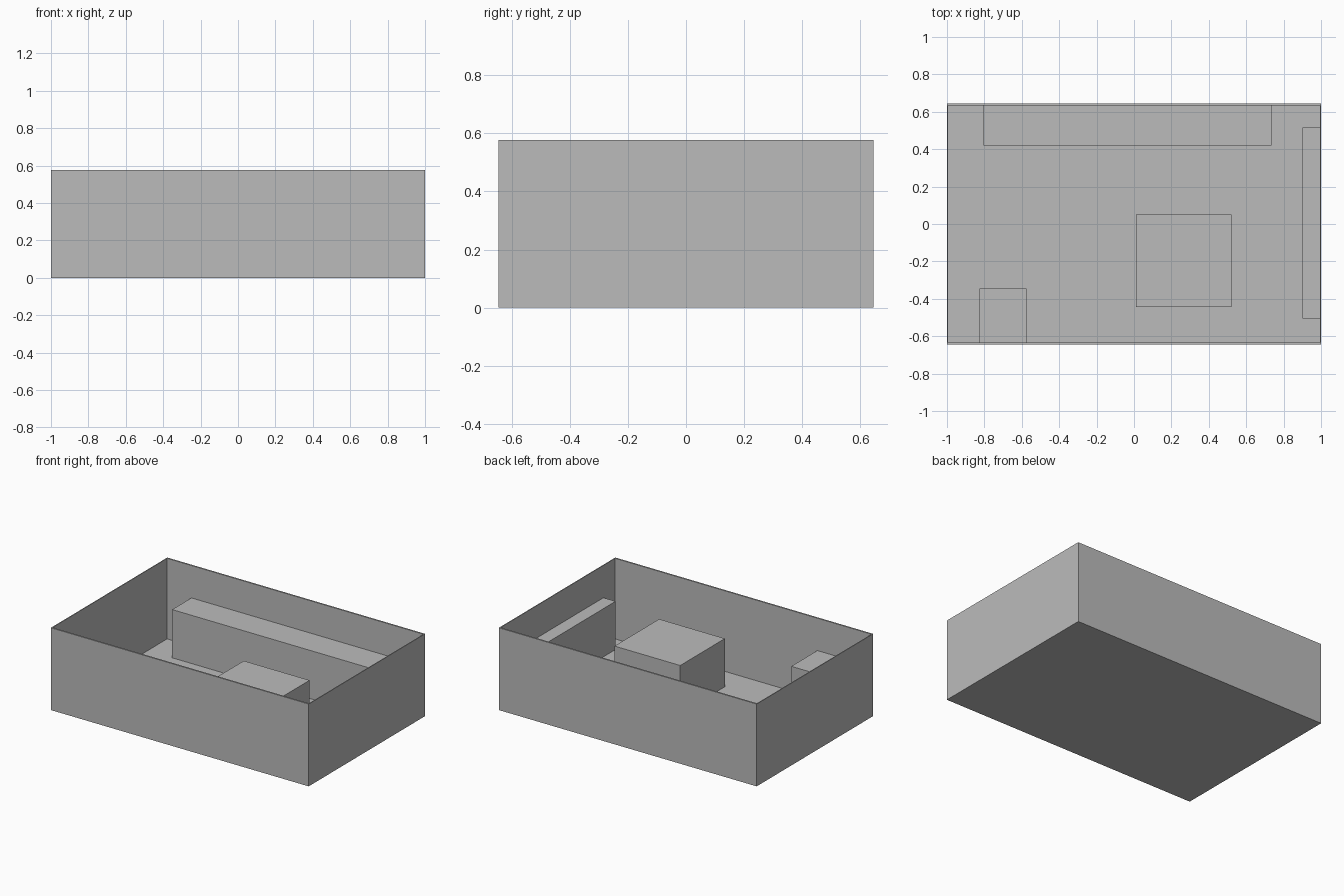
import bpy

cube = bpy.data.objects.get("Cube")
if cube:
    bpy.data.objects.remove(cube, do_unlink=True)

grey = bpy.data.materials.new("plain grey")
grey.use_nodes = True
colour = (0.5, 0.5, 0.5, 1.0)
grey.diffuse_color = colour
grey.node_tree.nodes["Principled BSDF"].inputs["Base Color"].default_value = colour

# Overall room size and shell thickness
X, Y, TOP = 1.0, 0.645, 0.577
WALL_X, WALL_Y, FLOOR = 0.006, 0.011, 0.012
INNER_X, INNER_Y = X - WALL_X, Y - WALL_Y
FURNITURE_TOP = 0.35


def box(name, x0, x1, y0, y1, z0, z1):
    """Add a flat-shaded box spanning the given limits."""
    bpy.ops.mesh.primitive_cube_add(
        size=1, location=((x0 + x1) / 2, (y0 + y1) / 2, (z0 + z1) / 2))
    obj = bpy.context.object
    obj.name = name
    obj.scale = (x1 - x0, y1 - y0, z1 - z0)
    bpy.ops.object.transform_apply(location=False, rotation=False, scale=True)
    obj.data.materials.append(grey)
    return obj


# Open-topped room: a solid block hollowed from above
room = box("room_shell", -X, X, -Y, Y, 0, TOP)
hollow = box("room_hollow_cutter", -INNER_X, INNER_X, -INNER_Y, INNER_Y, FLOOR, TOP + 0.2)
cut = room.modifiers.new("hollow", "BOOLEAN")
cut.operation = "DIFFERENCE"
cut.solver = "EXACT"
cut.object = hollow
bpy.context.view_layer.objects.active = room
bpy.ops.object.modifier_apply(modifier=cut.name)
bpy.data.objects.remove(hollow, do_unlink=True)

# Furniture standing on the floor
box("back_counter", -0.805, 0.735, 0.42, INNER_Y, FLOOR, FURNITURE_TOP)
box("centre_table", 0.01, 0.52, -0.445, 0.05, FLOOR, FURNITURE_TOP)
box("front_cabinet", -0.825, -0.575, -INNER_Y, -0.345, FLOOR, FURNITURE_TOP)
box("left_side_shelf", 0.9, INNER_X, -0.505, 0.515, FLOOR, FURNITURE_TOP)
